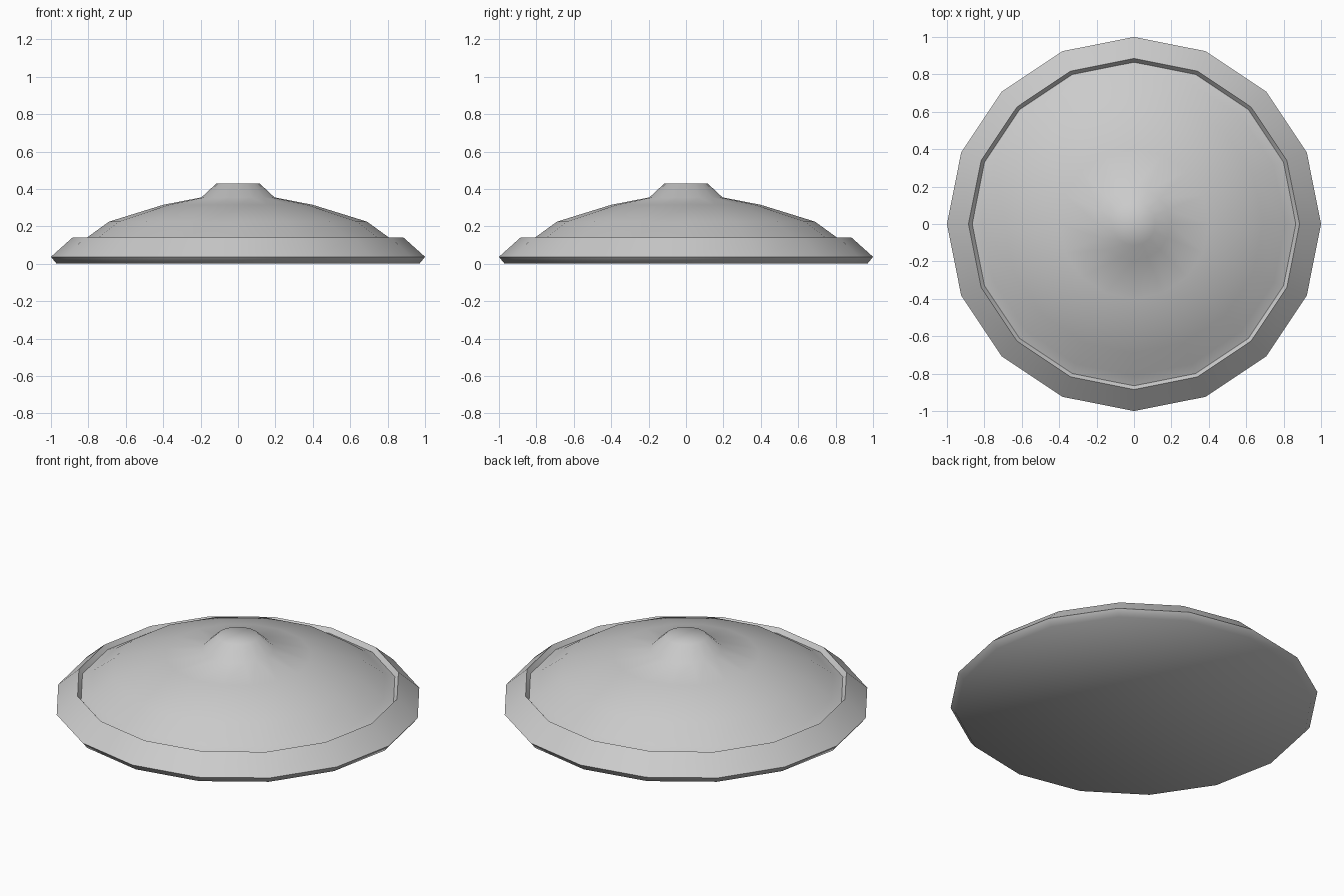
import bpy, bmesh, math

if "Cube" in bpy.data.objects:
    bpy.data.objects.remove(bpy.data.objects["Cube"])

SIDES = 16


def lathe(name, profile, sharp_deg):
    """Revolve (radius, z) points, listed from bottom to top, and cap both ends."""
    bm = bmesh.new()
    rings = []
    for r, z in profile:
        rings.append([bm.verts.new((r * math.cos(2 * math.pi * i / SIDES),
                                    r * math.sin(2 * math.pi * i / SIDES), z))
                      for i in range(SIDES)])
    for low, high in zip(rings, rings[1:]):
        for i in range(SIDES):
            j = (i + 1) % SIDES
            bm.faces.new((low[i], low[j], high[j], high[i]))
    bm.faces.new(rings[0][::-1])
    bm.faces.new(rings[-1])
    bmesh.ops.recalc_face_normals(bm, faces=bm.faces[:])
    mesh = bpy.data.meshes.new(name)
    bm.to_mesh(mesh)
    bm.free()
    obj = bpy.data.objects.new(name, mesh)
    bpy.context.collection.objects.link(obj)
    bpy.ops.object.select_all(action='DESELECT')
    obj.select_set(True)
    bpy.context.view_layer.objects.active = obj
    bpy.ops.object.shade_smooth_by_angle(angle=math.radians(sharp_deg))
    return obj


# Domed lid: flat underside, bevelled rim, narrow inner lip, shallow dome and
# raised centre boss
lathe("domed_lid", [
    (0.97, 0.0), (1.0, 0.037), (0.885, 0.14), (0.865, 0.115),
    (0.81, 0.138), (0.69, 0.225), (0.40, 0.315), (0.195, 0.355),
    (0.115, 0.43),
], 60)
